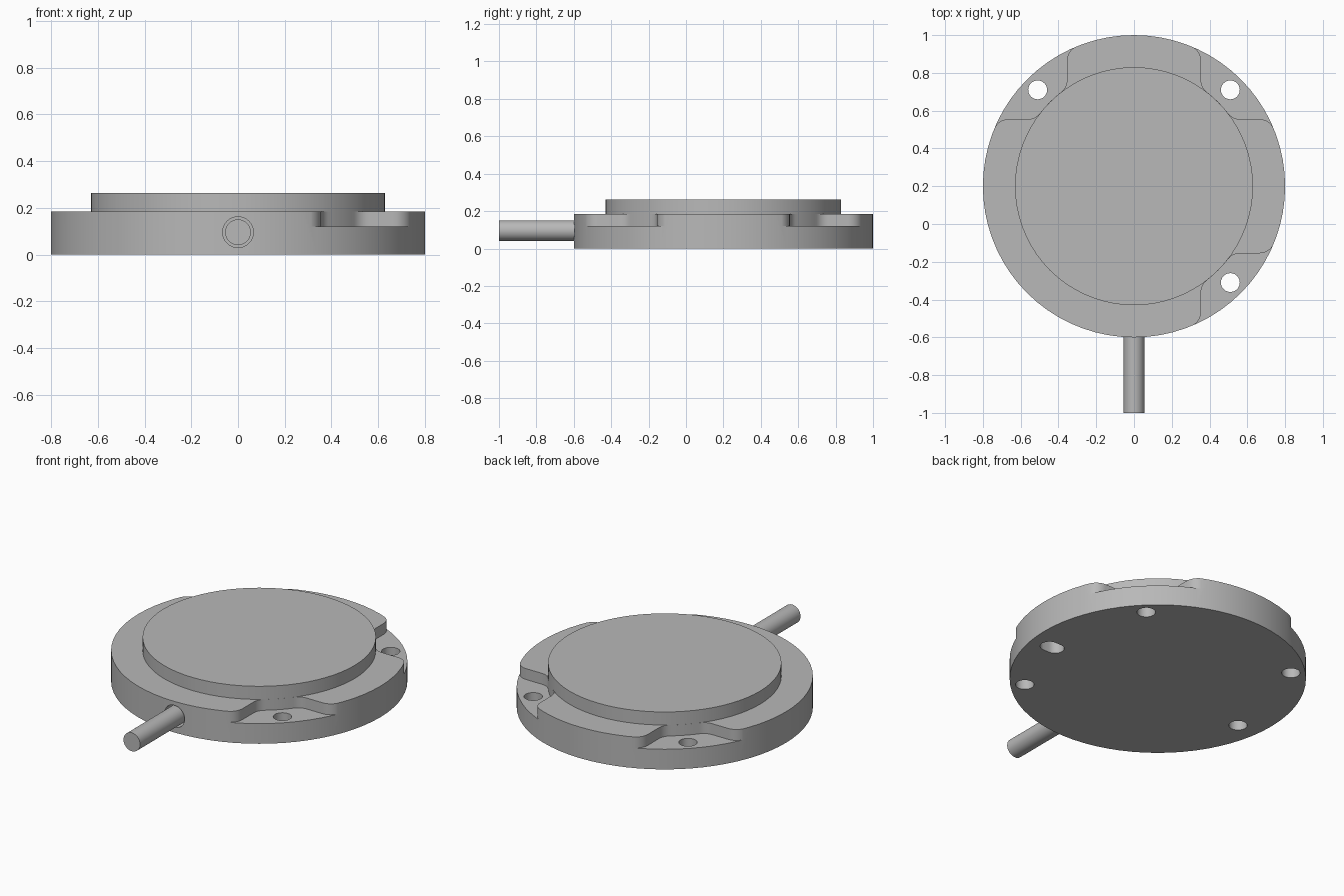
import bpy, bmesh
from math import sin, cos, pi, atan2, sqrt, radians
from mathutils import Matrix, Vector

if "Cube" in bpy.data.objects:
    bpy.data.objects.remove(bpy.data.objects["Cube"], do_unlink=True)

CY = 0.2                      # centre of the round body along y
R_BODY, R_TOP = 0.8, 0.63
Z_FLOOR, Z_BODY, Z_TOP = 0.12, 0.185, 0.263
SHAFT_Z = 0.096

grey = bpy.data.materials.new("metal_grey")
grey.use_nodes = True
colour = (0.48, 0.48, 0.48, 1)
grey.diffuse_color = colour
grey.node_tree.nodes["Principled BSDF"].inputs["Base Color"].default_value = colour


def arc(cx, cy, r, a0, a1, n):
    return [(cx + r * cos(a0 + (a1 - a0) * i / n),
             cy + r * sin(a0 + (a1 - a0) * i / n)) for i in range(n + 1)]


def circle(r, n, cx=0, cy=0):
    return arc(cx, cy, r, 0, 2 * pi, n)[:-1]


def prism(name, outline, z0, z1, matrix=Matrix()):
    """Extrude a closed outline from z0 to z1."""
    bm = bmesh.new()
    face = bm.faces.new([bm.verts.new((x, y, z0)) for x, y in outline])
    top = bmesh.ops.extrude_face_region(bm, geom=[face])
    verts = [v for v in top["geom"] if isinstance(v, bmesh.types.BMVert)]
    bmesh.ops.translate(bm, verts=verts, vec=(0, 0, z1 - z0))
    bm.transform(matrix)
    bmesh.ops.recalc_face_normals(bm, faces=bm.faces)
    mesh = bpy.data.meshes.new(name)
    bm.to_mesh(mesh)
    bm.free()
    mesh.materials.append(grey)
    obj = bpy.data.objects.new(name, mesh)
    bpy.context.collection.objects.link(obj)
    return obj


def select(obj):
    bpy.ops.object.select_all(action='DESELECT')
    obj.select_set(True)
    bpy.context.view_layer.objects.active = obj


def cut(obj, cutter):
    cutter.hide_render = True
    select(obj)
    mod = obj.modifiers.new("cut", 'BOOLEAN')
    mod.operation, mod.solver, mod.object = 'DIFFERENCE', 'EXACT', cutter
    bpy.ops.object.modifier_apply(modifier=mod.name)
    bpy.data.objects.remove(cutter, do_unlink=True)


def notch_outline():
    """Corner notch: flared at the rim, filleted into the central boss."""
    edge, f = 0.355, 0.08
    # flare, tangent to the rim and to the straight edge
    cx = edge - f
    cy = sqrt((R_BODY - f) ** 2 - cx ** 2)
    flare = arc(cx, cy, f, atan2(cy, cx), 0, 6)
    # fillet, tangent to the straight edge and to the boss
    gx = edge + f
    gy = sqrt((R_TOP + f) ** 2 - gx ** 2)
    a = atan2(gy, gx)
    fillet = arc(gx, gy, f, pi, pi + a, 6)
    inner = arc(0, 0, R_TOP, a, pi / 4, 4)[1:]
    outer = [(flare[0][0] * 1.3, flare[0][1] * 1.3)]
    half = outer + flare + fillet + inner
    return half + [(y, x) for x, y in reversed(half[:-1])]


centre = Matrix.Translation((0, CY, 0))

# Round base with four corner notches and bolt holes
base = prism("base_disc", circle(R_BODY, 72), 0, Z_BODY, centre)
for i in range(4):
    turn = centre @ Matrix.Rotation(i * pi / 2, 4, 'Z')
    cut(base, prism("notch_cutter", notch_outline(), Z_FLOOR, 0.4, turn))
    cut(base, prism("bolt_cutter", circle(0.05, 24, 0.51, 0.51), -0.1, 0.4, turn))

# Locating hole and slot in the underside
cut(base, prism("pin_cutter", circle(0.05, 24, -0.655, -0.107), -0.1, 0.1, centre))
slot = arc(0.675, -0.107, 0.05, -pi / 2, pi / 2, 12) + \
    arc(0.635, -0.107, 0.05, pi / 2, 3 * pi / 2, 12)
cut(base, prism("slot_cutter", slot, -0.1, 0.1, centre))

# Clearance bore for the shaft
along_y = Matrix.Translation((0, 0, SHAFT_Z)) @ Matrix.Rotation(radians(90), 4, 'X')
cut(base, prism("bore_cutter", circle(0.066, 32), 0.5, 0.8, along_y))

# Raised top plate and side shaft
top_plate = prism("top_plate", circle(R_TOP, 72), Z_BODY, Z_TOP, centre)
shaft = prism("side_shaft", circle(0.055, 32), 0.45, 1.0, along_y)

for obj in (base, top_plate, shaft):
    select(obj)
    bpy.ops.object.shade_smooth_by_angle(angle=radians(30))
